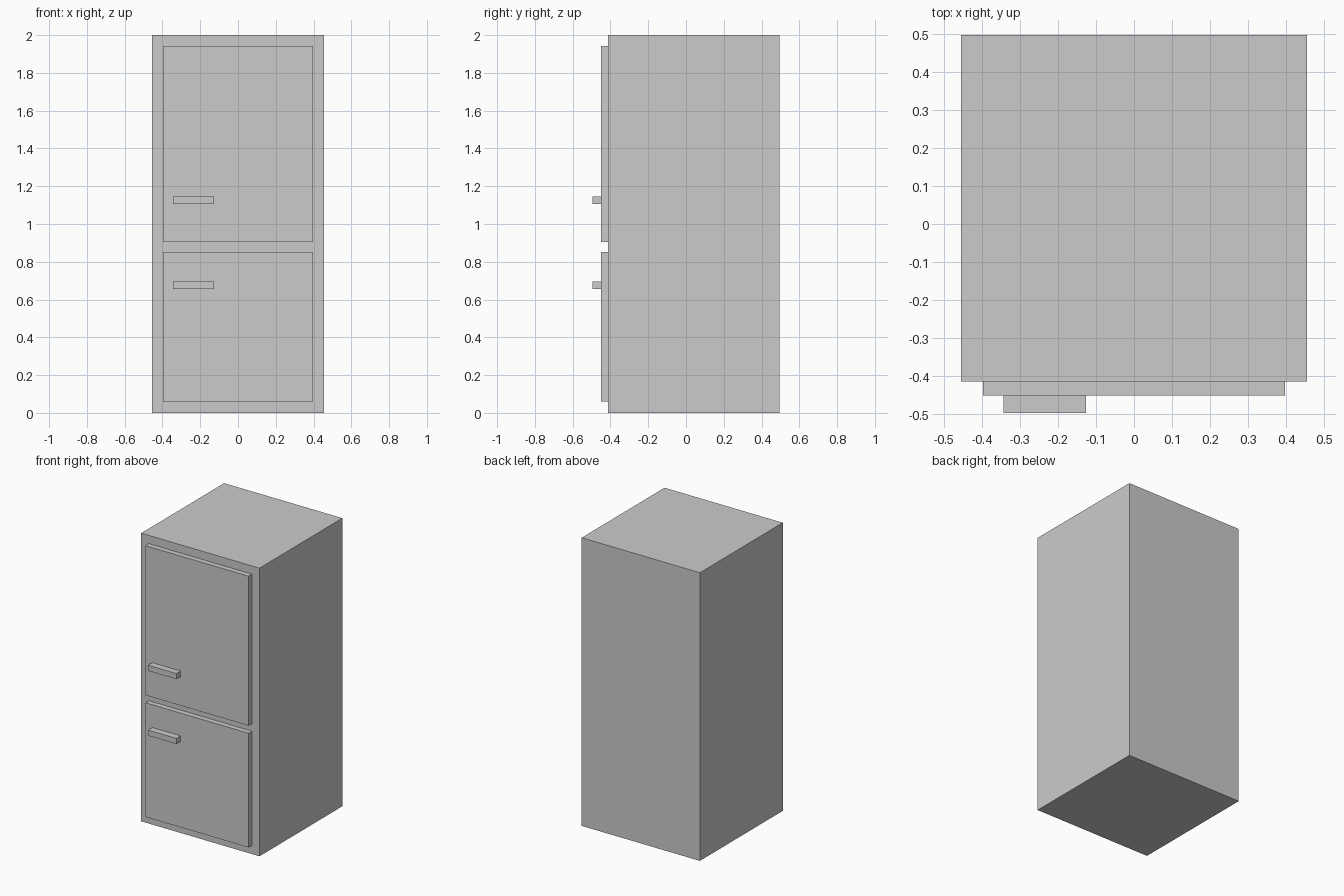
import bpy
import bmesh
from mathutils import Vector

if "Cube" in bpy.data.objects:
    bpy.data.objects.remove(bpy.data.objects["Cube"])


def box(name, lo, hi):
    """Axis-aligned box between two opposite corners, origin at its centre."""
    lo, hi = Vector(lo), Vector(hi)
    size = hi - lo
    bm = bmesh.new()
    bmesh.ops.create_cube(bm, size=1)
    bmesh.ops.scale(bm, vec=size, verts=bm.verts)
    mesh = bpy.data.meshes.new(name)
    bm.to_mesh(mesh)
    bm.free()
    obj = bpy.data.objects.new(name, mesh)
    obj.location = (lo + hi) / 2
    bpy.context.collection.objects.link(obj)
    return obj


# Depth layers from back to front
BACK, BODY_FRONT, DOOR_FRONT, HANDLE_FRONT = 0.496, -0.413, -0.45, -0.496

# Cabinet
box("cabinet", (-0.454, BODY_FRONT, 0), (0.454, BACK, 2))

# Doors, each with a bar handle: name, door bottom, door top, handle bottom
for name, bottom, top, grip in (("upper", 0.905, 1.943, 1.106),
                                ("lower", 0.06, 0.853, 0.656)):
    box(name + "_door", (-0.396, DOOR_FRONT, bottom), (0.396, BODY_FRONT, top))
    box(name + "_handle", (-0.343, HANDLE_FRONT, grip),
        (-0.126, DOOR_FRONT, grip + 0.039))
